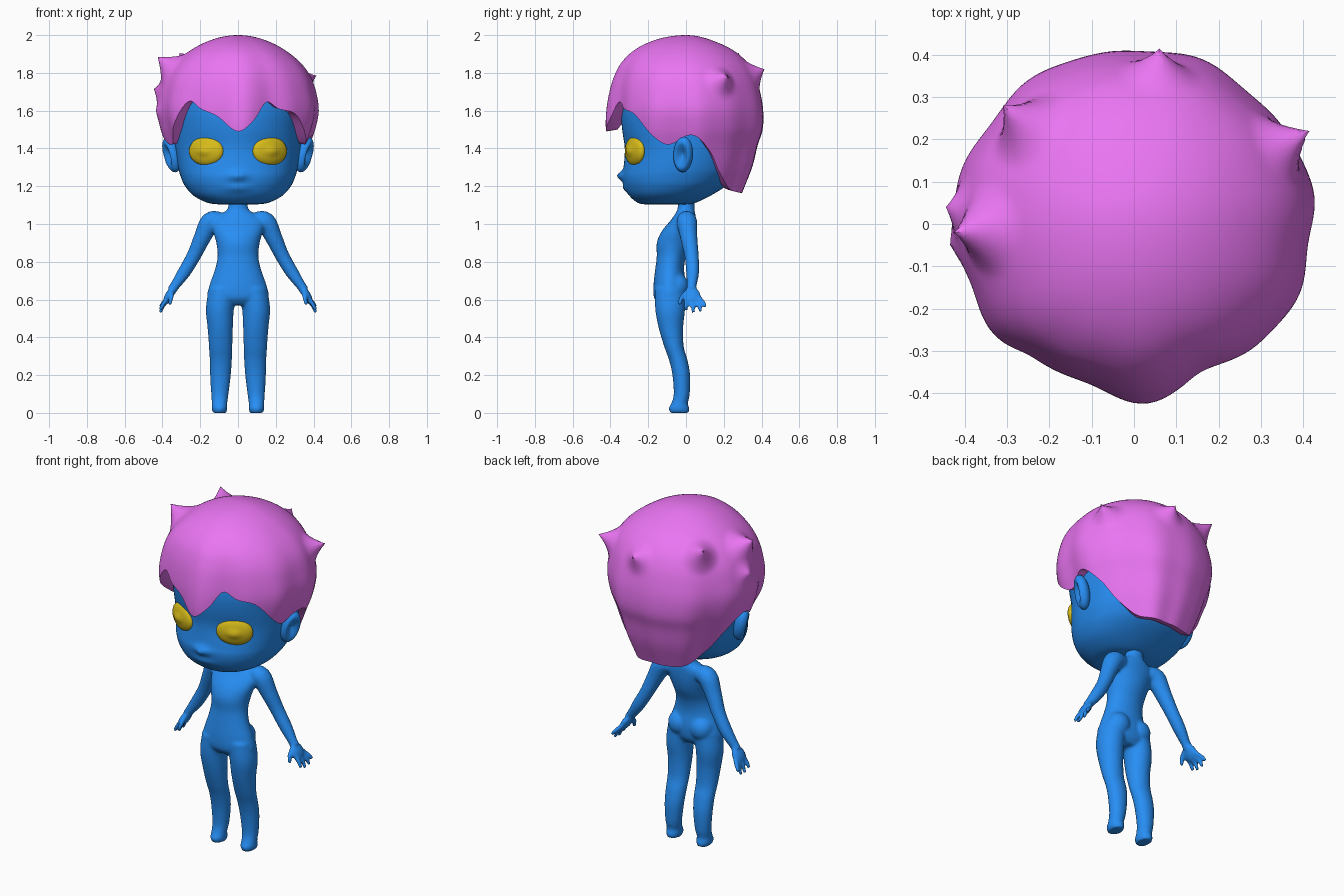
import bpy, bmesh
from math import sin, cos, pi, radians, sqrt, exp, copysign
from mathutils import Vector, Matrix

if "Cube" in bpy.data.objects:
    bpy.data.objects.remove(bpy.data.objects["Cube"])


def material(name, rgb):
    m = bpy.data.materials.new(name)
    m.diffuse_color = (*rgb, 1)
    m.use_nodes = True
    m.node_tree.nodes["Principled BSDF"].inputs["Base Color"].default_value = m.diffuse_color
    return m


BLUE = material("skin", (0.02, 0.27, 0.90))
PINK = material("hair", (0.83, 0.18, 0.90))
GOLD = material("eye", (0.68, 0.50, 0.01))


def finish(name, bm, mat):
    bmesh.ops.recalc_face_normals(bm, faces=bm.faces)
    me = bpy.data.meshes.new(name)
    bm.to_mesh(me)
    bm.free()
    for p in me.polygons:
        p.use_smooth = True
    me.materials.append(mat)
    ob = bpy.data.objects.new(name, me)
    bpy.context.collection.objects.link(ob)
    return ob


def spline(keys, x):
    """Smooth interpolation through rows (x, a, b, ...)."""
    n = len(keys)
    i = 0
    while i < n - 2 and x > keys[i + 1][0]:
        i += 1
    k0, k1, k2, k3 = (keys[min(max(j, 0), n - 1)] for j in (i - 1, i, i + 1, i + 2))
    h = k2[0] - k1[0]
    t = (x - k1[0]) / h
    out = []
    for a, b, c, d in zip(k0[1:], k1[1:], k2[1:], k3[1:]):
        m1 = (c - a) / (k2[0] - k0[0]) * h
        m2 = (d - b) / (k3[0] - k1[0]) * h
        out.append((2*t**3 - 3*t*t + 1)*b + (t**3 - 2*t*t + t)*m1
                   + (3*t*t - 2*t**3)*c + (t**3 - t*t)*m2)
    return out


def skin_rings(bm, rings):
    rows = [[bm.verts.new(p) for p in r] for r in rings]
    n = len(rows[0])
    for a, b in zip(rows, rows[1:]):
        for i in range(n):
            bm.faces.new((a[i], a[(i + 1) % n], b[(i + 1) % n], b[i]))
    bm.faces.new(rows[0])
    bm.faces.new(rows[-1])


def resample(rows, sub):
    keys = [(i, *r) for i, r in enumerate(rows)]
    return [spline(keys, i / sub) for i in range((len(rows) - 1) * sub + 1)]


def loft(bm, rows, n=32, power=2.0, sub=4):
    """Rows are (z, centre x, half width, front y, back y)."""
    rings = []
    for z, cx, rx, yf, yb in resample(rows, sub):
        ring = []
        for i in range(n):
            a = 2 * pi * i / n
            c, s = (copysign(abs(f(a)) ** (2 / power), f(a)) for f in (cos, sin))
            ring.append((cx + rx * c, (yf + yb) / 2 + (yb - yf) / 2 * s, z))
        rings.append(ring)
    skin_rings(bm, rings)


def tube(bm, rows, side=1, n=14):
    """Rows are (x, y, z, radius)."""
    pts = resample(rows, 4)
    rings = []
    for i, p in enumerate(pts):
        d = Vector(pts[min(i + 1, len(pts) - 1)][:3]) - Vector(pts[max(i - 1, 0)][:3])
        u = d.cross(Vector((0, 1, 0))).normalized()
        v = d.cross(u).normalized()
        ring = [Vector(p[:3]) + p[3] * (u * cos(2*pi*k/n) + v * sin(2*pi*k/n)) for k in range(n)]
        rings.append([(q.x * side, q.y, q.z) for q in ring])
    skin_rings(bm, rings)


def ball(bm, loc, scale, rot=(0, 0, 0), side=1, shape=None):
    verts = bmesh.ops.create_uvsphere(bm, u_segments=32, v_segments=20, radius=1)["verts"]
    m = Matrix.Rotation(rot[2], 3, 'Z') @ Matrix.Rotation(rot[1], 3, 'Y') @ Matrix.Rotation(rot[0], 3, 'X')
    for v in verts:
        if shape:
            shape(v.co)
        v.co = m @ (v.co * Vector(scale)) + Vector(loc)
        v.co.x *= side


# Body: torso, legs, arms and hands fused into one smooth skin
bm = bmesh.new()
loft(bm, [(1.15, 0, .05, -.04, .045), (1.08, 0, .055, -.045, .045), (1.05, 0, .10, -.06, .05),
          (1.015, 0, .14, -.085, .05), (.96, 0, .132, -.13, .045), (.9, 0, .115, -.155, .03),
          (.83, 0, .108, -.155, .0), (.76, 0, .122, -.163, -.01), (.68, 0, .15, -.172, .0),
          (.61, 0, .163, -.17, -.005), (.57, 0, .12, -.14, -.03)])
for s in (1, -1):
    loft(bm, [(.66, .08*s, .075, -.165, -.005), (.55, .096*s, .074, -.163, -.005), (.45, .094*s, .067, -.145, -.015),
              (.35, .092*s, .062, -.115, -.012), (.28, .091*s, .059, -.09, .008), (.2, .093*s, .055, -.072, .022),
              (.1, .096*s, .046, -.065, .02), (.05, .098*s, .041, -.078, .01), (.025, .098*s, .042, -.092, .018),
              (0, .098*s, .036, -.085, .016)])
    ball(bm, (.07, -.05, .67), (.068, .065, .07), side=s)
    tube(bm, [(.09, .0, 1.02, .045), (.145, .005, 1.01, .055), (.188, .015, .93, .046), (.235, .03, .83, .038),
              (.285, .035, .745, .035), (.335, .03, .672, .026), (.35, .03, .65, .027)], s)
    ball(bm, (.365, .03, .62), (.022, .048, .05), (0, -.5, 0), s)
    for y, dy, z in ((.0, .0, .545), (.028, .012, .53), (.052, .026, .535), (.07, .035, .56)):
        tube(bm, [(.37, y, .61, .013), (.395, y + dy * .6, (z + .61) / 2, .012), (.412, y + dy, z, .010)], s, 10)
    tube(bm, [(.35, .0, .635, .015), (.355, -.026, .605, .013), (.362, -.034, .57, .010)], s, 10)
body = finish("body", bm, BLUE)
rm = body.modifiers.new("fuse", 'REMESH')
rm.mode = 'VOXEL'
rm.voxel_size = .008
rm.use_smooth_shade = True
sm = body.modifiers.new("soften", 'SMOOTH')
sm.factor = .5
sm.iterations = 6

# Head with small nose and lip bumps
bm = bmesh.new()
loft(bm, [(1.103, 0, .09, -.21, .0), (1.112, 0, .16, -.255, .05), (1.15, 0, .235, -.30, .13),
          (1.2, 0, .28, -.325, .21), (1.25, 0, .303, -.335, .26), (1.3, 0, .317, -.33, .29),
          (1.4, 0, .333, -.325, .33), (1.5, 0, .343, -.338, .36), (1.6, 0, .35, -.345, .37),
          (1.7, 0, .34, -.33, .36), (1.8, 0, .29, -.28, .3), (1.88, 0, .19, -.18, .19), (1.9, 0, .08, -.08, .08)],
     n=72, power=2.15, sub=5)
for v in bm.verts:
    if v.co.y < 0:
        x, z = v.co.x, v.co.z
        v.co.y -= .03 * exp(-(x / .035) ** 2 - ((z - 1.255) / .025) ** 2)
        v.co.y -= .012 * exp(-(x / .06) ** 2 - ((z - 1.19) / .02) ** 2)
        v.co.y += .012 * exp(-((abs(x) - .165) / .1) ** 2 - ((z - 1.4) / .08) ** 2)
finish("head", bm, BLUE)


# Ears (cupped) and eyes (domed with raised iris)
def cup(co):
    r = sqrt(co.y ** 2 + co.z ** 2)
    if co.x > 0:
        co.x -= 1.1 * max(0, 1 - r / .75)


def iris(co):
    r = sqrt(co.x ** 2 + (1.2 * co.z) ** 2)
    if co.y < 0:
        co.y -= .3 * max(0, 1 - (r / .45) ** 2)


for s, label in ((1, "right"), (-1, "left")):
    bm = bmesh.new()
    ball(bm, (.352, -.015, 1.368), (.042, .054, .097), (-.17, .22, -.45), s, cup)
    finish("ear_" + label, bm, BLUE)
    bm = bmesh.new()
    ball(bm, (.168, -.27, 1.386), (.1, .036, .077), (0, .0, .45), s, iris)
    finish("eye_" + label, bm, GOLD)

# Hair: crown-to-hem shell with a jagged hem, lock ridges and pulled-out tufts
PROFILE = [(sqrt(2 - z), a, b, c) for z, a, b, c in (
    (2, 0, 0, 0), (1.975, .14, .16, .13), (1.92, .25, .27, .25), (1.85, .335, .335, .33),
    (1.78, .385, .365, .37), (1.7, .412, .382, .395), (1.6, .425, .39, .412), (1.5, .405, .385, .41),
    (1.42, .375, .365, .385), (1.3, .33, .33, .355), (1.16, .27, .3, .3))]
HEM = [(-180, 1.165), (-150, 1.17), (-135, 1.2), (-120, 1.28), (-110, 1.38), (-95, 1.47), (-75, 1.42),
       (-62, 1.47), (-50, 1.55), (-38, 1.65), (-28, 1.61), (-15, 1.57), (0, 1.49), (11, 1.55), (21, 1.645),
       (31, 1.61), (46, 1.58), (64, 1.46), (75, 1.42), (95, 1.47), (110, 1.38), (120, 1.28), (135, 1.2),
       (150, 1.17), (180, 1.165)]
N, ROWS = 160, 60
rings = []
for j in range(1, ROWS + 1):
    s = j / ROWS
    ring = []
    for i in range(N):
        deg = -180 + 360 * i / N
        a = radians(deg)
        u = s * sqrt(2 - spline(HEM, deg)[0])
        rx, yf, yb = spline(PROFILE, u)
        k = 1 + s * s * (.022 * sin(7 * a + 1) + .012 * sin(12 * a)) + .08 * s * s * exp(-(deg / 12) ** 2)
        ring.append(Vector((k * rx * sin(a), -k * (yf if cos(a) > 0 else yb) * cos(a), 2 - u * u)))
    rings.append(ring)
for tip, rad in (((-.31, .28, 1.905), .11), ((-.425, -.02, 1.885), .12), ((-.445, .04, 1.715), .09),
                 ((-.435, -.05, 1.6), .07), ((.415, .22, 1.785), .10), ((.06, .415, 1.82), .10)):
    tip = Vector(tip)
    base = min((p for r in rings for p in r), key=lambda p: (p - tip).length).copy()
    for r in rings:
        for p in r:
            p += (tip - base) * max(0, 1 - (p - base).length / rad) ** 1.8
rings.append([Vector((p.x * .86, p.y * .86, p.z + .01)) for p in rings[-1]])
rings.append([Vector((p.x * .8, p.y * .8, p.z + .1)) for p in rings[-1]])
bm = bmesh.new()
skin_rings(bm, rings)
hair = finish("hair", bm, PINK)
bpy.context.view_layer.objects.active = hair
hair.select_set(True)
bpy.ops.object.shade_smooth_by_angle(angle=radians(50))
